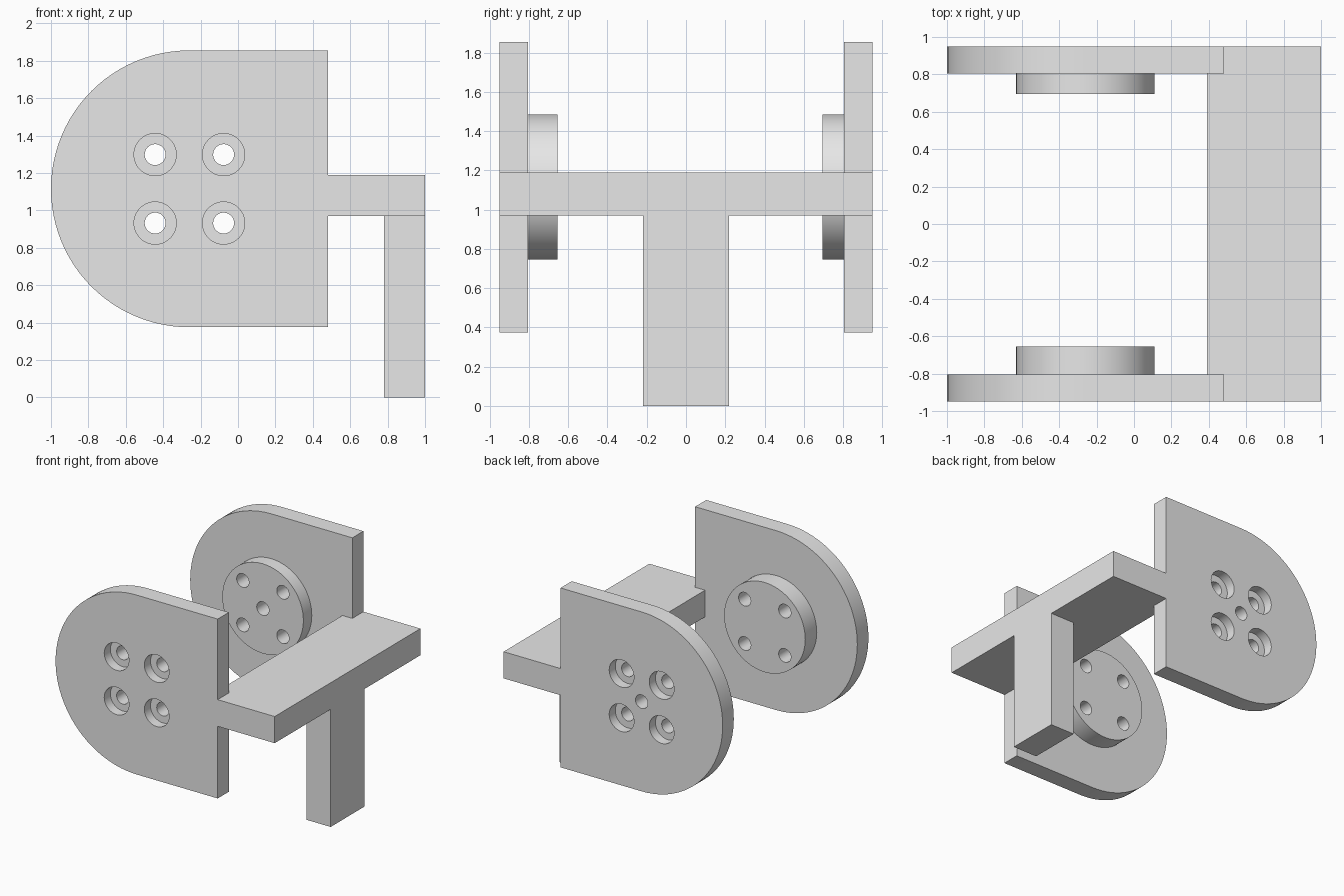
import bpy, bmesh
from math import sin, cos, pi, radians
from mathutils import Vector

cube = bpy.data.objects.get("Cube")
if cube:
    bpy.data.objects.remove(cube, do_unlink=True)

grey = bpy.data.materials.new("plain grey")
grey.use_nodes = True
grey.diffuse_color = (0.8, 0.8, 0.8, 1)
grey.node_tree.nodes["Principled BSDF"].inputs["Base Color"].default_value = (0.8, 0.8, 0.8, 1)

CX, CZ = -0.26, 1.115            # shared axis of the plates and hubs
PLATE_R, HUB_R = 0.74, 0.37
OUT, INN = 0.95, 0.805           # outer and inner plate faces
EDGE = 0.48                      # straight edge of the plates
BOLT_R, BORE_R, BORE_DEPTH = 0.056, 0.113, 0.08
SPACING = 0.183


def prisms(name, outlines, direction):
    """Extrude each closed outline along a direction, all in one object."""
    bm = bmesh.new()
    for outline in outlines:
        face = bm.faces.new([bm.verts.new(p) for p in outline])
        new = bmesh.ops.extrude_face_region(bm, geom=[face])["geom"]
        moved = [v for v in new if isinstance(v, bmesh.types.BMVert)]
        bmesh.ops.translate(bm, verts=moved, vec=Vector(direction))
    bmesh.ops.recalc_face_normals(bm, faces=bm.faces)
    mesh = bpy.data.meshes.new(name)
    bm.to_mesh(mesh)
    bm.free()
    mesh.materials.append(grey)
    obj = bpy.data.objects.new(name, mesh)
    bpy.context.collection.objects.link(obj)
    return obj


def arc(x, z, r, y, start=0, turn=2 * pi, steps=48, closed=True):
    count = steps if closed else steps + 1
    return [(x + r * cos(start + turn * i / steps), y,
             z + r * sin(start + turn * i / steps)) for i in range(count)]


def combine(target, tool, operation):
    mod = target.modifiers.new(operation, 'BOOLEAN')
    mod.operation, mod.object, mod.solver = operation, tool, 'EXACT'
    bpy.context.view_layer.objects.active = target
    bpy.ops.object.modifier_apply(modifier=mod.name)
    bpy.data.objects.remove(tool, do_unlink=True)


def flange(name, side, hub_face, centre_hole):
    """Rounded plate with an inner hub and counterbored bolt holes."""
    outline = [(EDGE, side * OUT, CZ - PLATE_R), (EDGE, side * OUT, CZ + PLATE_R)]
    outline += arc(CX, CZ, PLATE_R, side * OUT, pi / 2, pi, 48, False)
    plate = prisms(name, [outline], (0, side * (INN - OUT), 0))

    # Hub on the inner face
    root = INN + 0.05
    hub = prisms("hub", [arc(CX, CZ, HUB_R, side * root, steps=72)],
                 (0, side * (hub_face - root), 0))
    combine(plate, hub, 'UNION')

    # Counterbores from outside, then the through holes
    centres = [(CX + i * SPACING, CZ + j * SPACING) for i in (-1, 1) for j in (-1, 1)]
    start = side * (OUT + 0.1)
    bores = prisms("bores", [arc(x, z, BORE_R, start) for x, z in centres],
                   (0, -side * (0.1 + BORE_DEPTH), 0))
    combine(plate, bores, 'DIFFERENCE')
    if centre_hole:
        centres.append((CX, CZ))
    bolts = prisms("bolts", [arc(x, z, BOLT_R, start, steps=32) for x, z in centres],
                   (0, -side * 0.6, 0))
    combine(plate, bolts, 'DIFFERENCE')

    bpy.ops.object.select_all(action='DESELECT')
    plate.select_set(True)
    bpy.context.view_layer.objects.active = plate
    bpy.ops.object.shade_smooth_by_angle(angle=radians(30))


flange("front_flange", -1, 0.655, False)
flange("back_flange", 1, 0.695, True)

# Crossbar, notched around the plate edges
bar_z, bar_top = 0.97, 1.19
half = [(1, OUT), (EDGE, OUT), (EDGE, INN), (0.39, INN)]
bar = half + [(x, -y) for x, y in reversed(half)]
prisms("crossbar", [[(x, y, bar_z) for x, y in bar]], (0, 0, bar_top - bar_z))

# Leg under the crossbar
leg = [(0.78, -0.22), (1, -0.22), (1, 0.22), (0.78, 0.22)]
prisms("support_leg", [[(x, y, 0) for x, y in leg]], (0, 0, bar_z))
